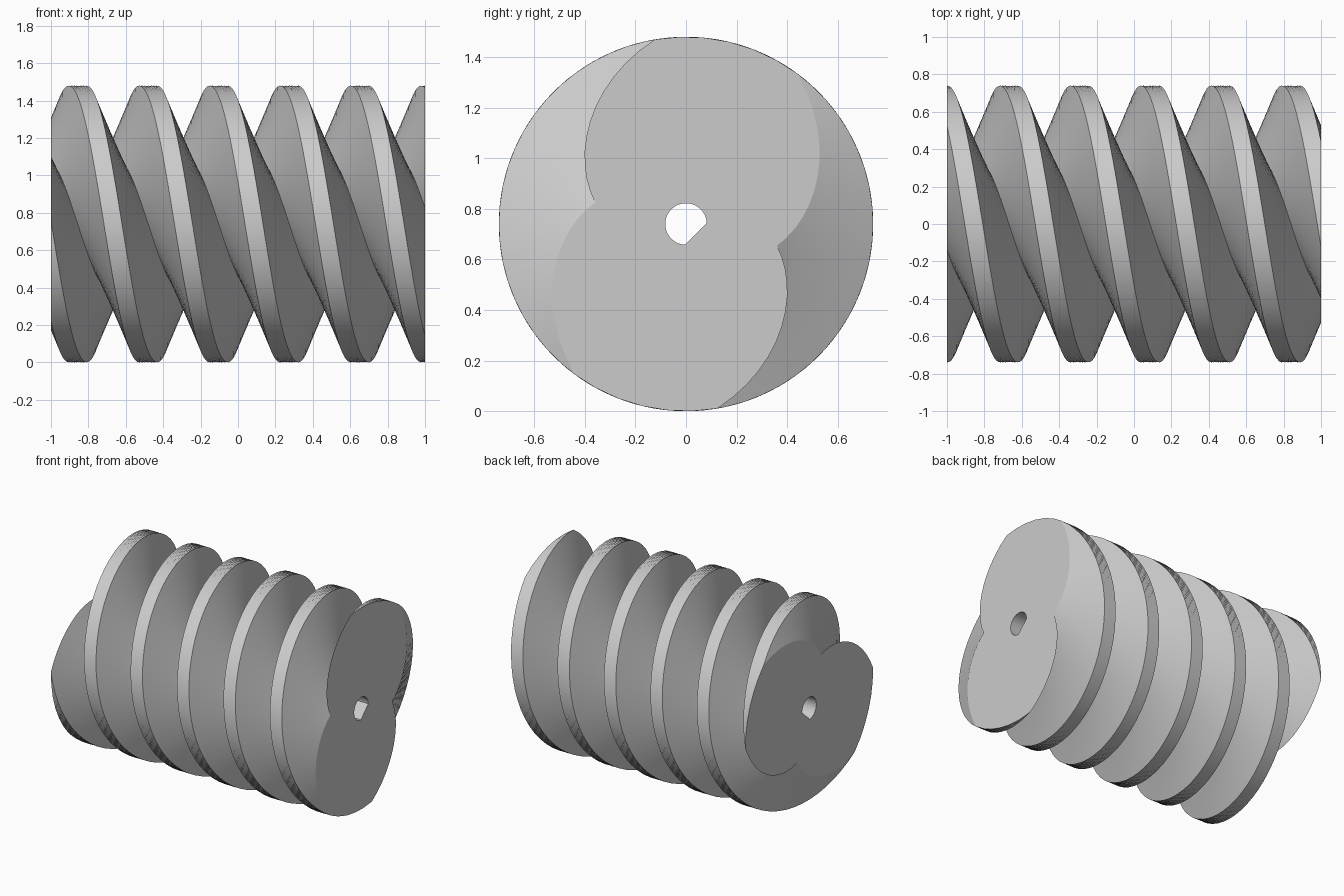
import bpy, bmesh
from math import cos, sin, pi, radians

cube = bpy.data.objects.get("Cube")
if cube:
    bpy.data.objects.remove(cube)

R_CREST, R_ROOT, R_BORE = 0.74, 0.37, 0.082
PITCH = 0.377            # axial distance between neighbouring threads
STARTS = 2
CREST_HALF = radians(23)  # half the angular width of the crest
FLANK_STEPS, CREST_STEPS, RINGS, BORE_STEPS = 12, 6, 160, 48
HALF_LENGTH = 1.0
PHASE_X = 1.028          # where a crest passes the top

metal = bpy.data.materials.new("grey metal")
metal.use_nodes = True
grey = (0.6, 0.6, 0.6, 1)
metal.diffuse_color = grey
metal.node_tree.nodes["Principled BSDF"].inputs["Base Color"].default_value = grey


def thread_profile():
    """Angle and radius round one cross-section, crest and flanks per start."""
    points = []
    flank = pi / STARTS - CREST_HALF
    for start in range(STARTS):
        base = start * 2 * pi / STARTS
        for i in range(CREST_STEPS):
            points.append((base - CREST_HALF + 2 * CREST_HALF * i / CREST_STEPS, R_CREST))
        for i in range(2 * FLANK_STEPS):
            t = i / FLANK_STEPS
            radius = R_CREST - (R_CREST - R_ROOT) * (1 - abs(1 - t))
            points.append((base + CREST_HALF + flank * t, radius))
    return points


def bore_profile():
    """D-shaped hole: an arc whose two ends are joined by a flat."""
    half_flat = radians(47.5)
    first = radians(-45) + half_flat
    sweep = 2 * pi - 2 * half_flat
    return [(first + sweep * i / BORE_STEPS, R_BORE) for i in range(BORE_STEPS + 1)]


def add_ring(bm, x, profile, turn):
    return [bm.verts.new((x, r * cos(a + turn), R_CREST + r * sin(a + turn)))
            for a, r in profile]


def skin(bm, ring_a, ring_b):
    n = len(ring_a)
    for i in range(n):
        j = (i + 1) % n
        bm.faces.new((ring_a[i], ring_a[j], ring_b[j], ring_b[i]))


bm = bmesh.new()

# Helical thread surface
profile = thread_profile()
threads = []
for k in range(RINGS + 1):
    x = -HALF_LENGTH + 2 * HALF_LENGTH * k / RINGS
    threads.append(add_ring(bm, x, profile, pi / 2 + (x - PHASE_X) / PITCH * pi))
for a, b in zip(threads, threads[1:]):
    skin(bm, a, b)

# Bore through the axis
bore = [add_ring(bm, x, bore_profile(), 0) for x in (-HALF_LENGTH, HALF_LENGTH)]
skin(bm, bore[0], bore[1])

# Flat end caps between thread outline and bore
for outline, hole in ((threads[0], bore[0]), (threads[-1], bore[1])):
    edges = [bm.edges.get((loop[i - 1], loop[i]))
             for loop in (outline, hole) for i in range(len(loop))]
    bmesh.ops.triangle_fill(bm, use_beauty=True, edges=edges, normal=(1, 0, 0))

bmesh.ops.recalc_face_normals(bm, faces=bm.faces)
mesh = bpy.data.meshes.new("worm_screw")
bm.to_mesh(mesh)
bm.free()
mesh.materials.append(metal)

worm = bpy.data.objects.new("worm_screw", mesh)
bpy.context.collection.objects.link(worm)
bpy.ops.object.select_all(action='DESELECT')
worm.select_set(True)
bpy.context.view_layer.objects.active = worm
bpy.ops.object.shade_smooth_by_angle(angle=radians(30))

# Keep the end caps flat
for face in mesh.polygons:
    if abs(face.normal.x) > 0.999:
        face.use_smooth = False
